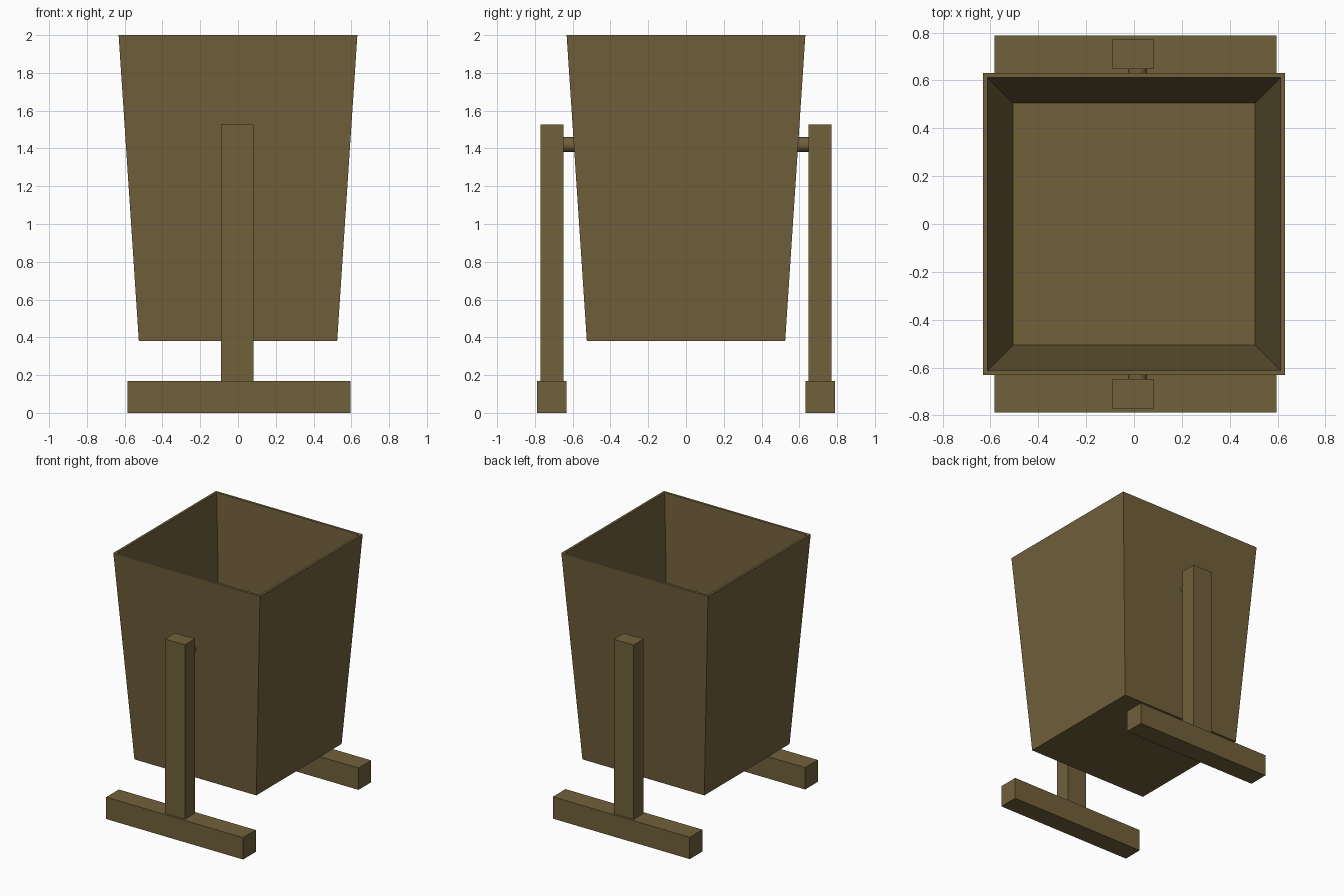
import bpy, bmesh, math
from mathutils import Matrix

if "Cube" in bpy.data.objects:
    bpy.data.objects.remove(bpy.data.objects["Cube"])

wood = bpy.data.materials.new("brown_wood")
wood.diffuse_color = (0.165, 0.119, 0.044, 1)
wood.use_nodes = True
wood.node_tree.nodes["Principled BSDF"].inputs["Base Color"].default_value = wood.diffuse_color


def finish(name, bm):
    bmesh.ops.recalc_face_normals(bm, faces=bm.faces)
    mesh = bpy.data.meshes.new(name)
    bm.to_mesh(mesh)
    bm.free()
    mesh.materials.append(wood)
    obj = bpy.data.objects.new(name, mesh)
    bpy.context.collection.objects.link(obj)
    return obj


def box(name, x0, x1, y0, y1, z0, z1):
    bm = bmesh.new()
    bmesh.ops.create_cube(bm, size=1)
    bmesh.ops.scale(bm, vec=(x1 - x0, y1 - y0, z1 - z0), verts=bm.verts)
    bmesh.ops.translate(bm, vec=((x0 + x1) / 2, (y0 + y1) / 2, (z0 + z1) / 2), verts=bm.verts)
    return finish(name, bm)


# Tapered open bin: square rings running up the outside and down the inside
bm = bmesh.new()
rings = []
for half, z in [(0.525, 0.38), (0.632, 2.0), (0.613, 2.0), (0.506, 0.40)]:
    rings.append([bm.verts.new((sx * half, sy * half, z))
                  for sx, sy in ((-1, -1), (1, -1), (1, 1), (-1, 1))])
for a, b in zip(rings, rings[1:]):
    for i in range(4):
        j = (i + 1) % 4
        bm.faces.new((a[i], a[j], b[j], b[i]))
bm.faces.new(rings[0])
bm.faces.new(rings[-1])
finish("bin", bm)

# Foot, post and pivot on each side
for side, s in (("front", -1), ("back", 1)):
    y = lambda a, b: sorted((s * a, s * b))
    box(side + "_foot", -0.584, 0.596, *y(0.632, 0.788), 0, 0.17)
    box(side + "_post", -0.089, 0.082, *y(0.648, 0.771), 0.165, 1.528)

    bm = bmesh.new()
    bmesh.ops.create_cone(bm, cap_ends=True, segments=24, radius1=0.04, radius2=0.04, depth=0.08,
                          matrix=Matrix.Translation((0.014, s * 0.62, 1.42))
                          @ Matrix.Rotation(math.pi / 2, 4, 'X'))
    pivot = finish(side + "_pivot", bm)
    for p in pivot.data.polygons:
        p.use_smooth = len(p.vertices) == 4
    for e in pivot.data.edges:
        e.use_edge_sharp = abs(pivot.data.vertices[e.vertices[0]].co.y
                               - pivot.data.vertices[e.vertices[1]].co.y) < 0.01
